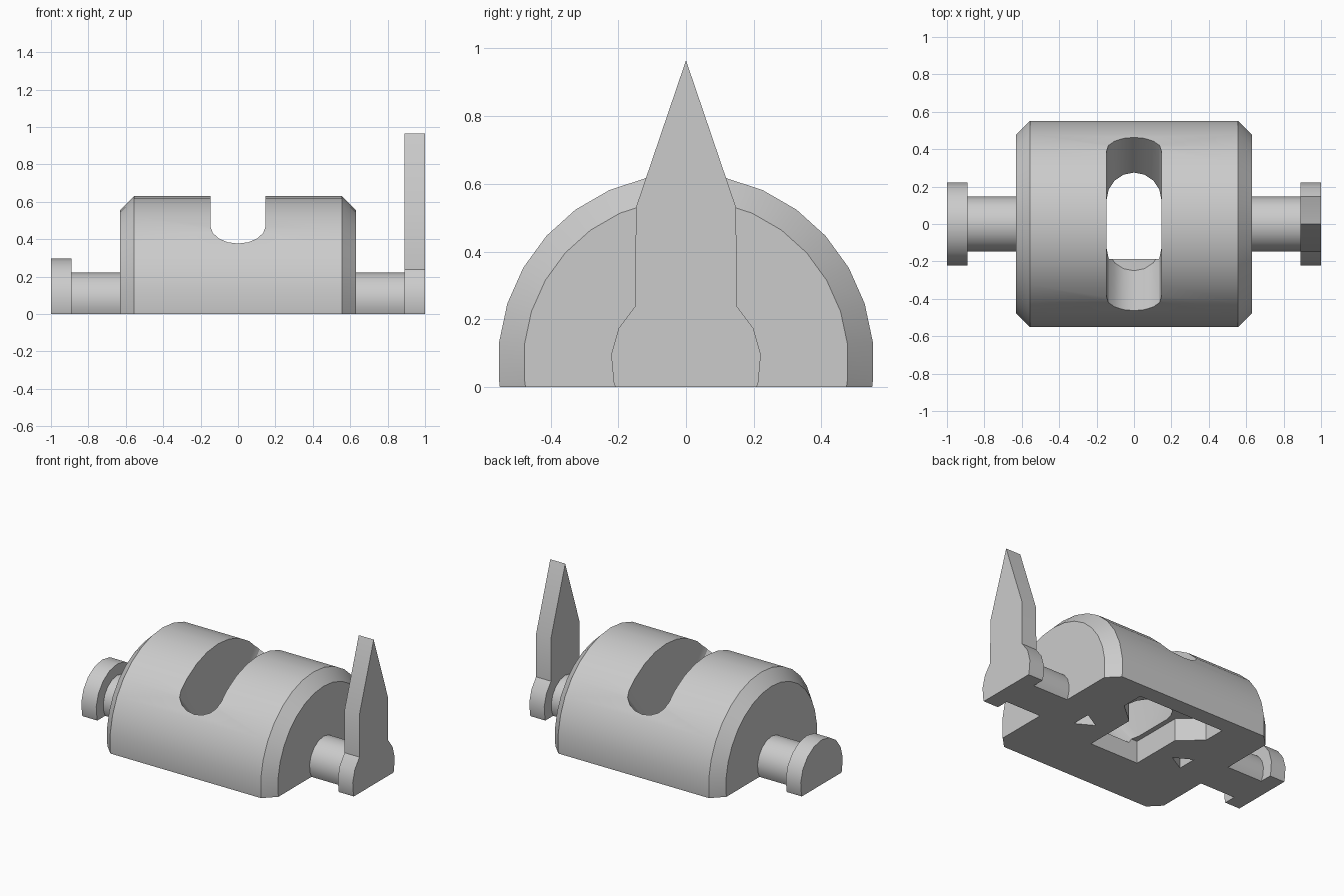
import bpy, bmesh
from math import pi, sin, cos, asin, ceil

cube = bpy.data.objects.get("Cube")
if cube:
    bpy.data.objects.remove(cube)

AXIS_Z = 0.075          # height of the common axle line
SLOT_R = 0.147          # half width of the slot

grey = bpy.data.materials.new("plain_grey")
grey.use_nodes = True
grey.diffuse_color = (0.6, 0.6, 0.6, 1)
grey.node_tree.nodes["Principled BSDF"].inputs["Base Color"].default_value = (0.6, 0.6, 0.6, 1)


def loft(name, rings):
    """Closed solid through rings of matching 3D points."""
    bm = bmesh.new()
    loops = [[bm.verts.new(p) for p in ring] for ring in rings]
    for a, b in zip(loops, loops[1:]):
        for i in range(len(a)):
            j = (i + 1) % len(a)
            bm.faces.new((a[i], a[j], b[j], b[i]))
    bm.faces.new(loops[0])
    bm.faces.new(loops[-1])
    bmesh.ops.recalc_face_normals(bm, faces=bm.faces)
    mesh = bpy.data.meshes.new(name)
    bm.to_mesh(mesh)
    bm.free()
    mesh.materials.append(grey)
    obj = bpy.data.objects.new(name, mesh)
    bpy.context.collection.objects.link(obj)
    return obj


def cut_circle(r, sides):
    """Circle in (y, z) around the axle, cut flat at the ground."""
    low = -asin(AXIS_Z / r)
    step = 2 * pi / sides
    count = ceil((pi / 2 - low) / step) - 1
    angles = [low] + [pi / 2 + k * step for k in range(-count, count + 1)] + [pi - low]
    return [(r * cos(a), max(0, AXIS_Z + r * sin(a))) for a in angles]


def along_x(profile, x):
    return [(x, y, z) for y, z in profile]


def prism_z(name, outline, z0, z1):
    return loft(name, [[(x, y, z) for x, y in outline] for z in (z0, z1)])


def stadium(half_y, z, steps=8):
    """Slot outline with round ends in y."""
    pts = []
    for side in (1, -1):
        for i in range(steps + 1):
            a = pi * i / steps
            pts.append((side * SLOT_R * cos(a), side * (half_y - SLOT_R + SLOT_R * sin(a)), z))
    return pts


def activate(obj):
    bpy.ops.object.select_all(action='DESELECT')
    obj.select_set(True)
    bpy.context.view_layer.objects.active = obj


def carve(target, cutter):
    cutter.hide_render = True
    mod = target.modifiers.new("carve", 'BOOLEAN')
    mod.operation = 'DIFFERENCE'
    mod.solver = 'EXACT'
    mod.object = cutter
    activate(target)
    bpy.ops.object.modifier_apply(modifier=mod.name)
    bpy.data.objects.remove(cutter)


# Half drum with chamfered ends
wide, narrow = cut_circle(0.555, 30), cut_circle(0.48, 30)
drum = loft("drum_body", [along_x(narrow, -0.63), along_x(wide, -0.555),
                          along_x(wide, 0.555), along_x(narrow, 0.63)])

# Flared slot down through the drum
carve(drum, loft("slot_cutter", [stadium(0.25, 0.12), stadium(0.25 + 0.83 * 0.58, 0.70)]))

# T-shaped pocket in the underside
half = [(0.18, -0.186), (0.18, 0.17), (0.32, 0.29), (0.32, 0.44)]
pocket = half + [(-x, y) for x, y in reversed(half)]
carve(drum, prism_z("pocket_cutter", pocket, -0.1, 0.15))

# Triangular alignment holes in the underside
for s in (1, -1):
    tri = [(s * 0.30, 0), (s * 0.415, 0.066), (s * 0.415, -0.066)]
    carve(drum, prism_z("pin_hole_cutter", tri, -0.1, 0.2))

# Axles
parts = [drum]
shaft = cut_circle(SLOT_R, 17)
for label, s in (("left", 1), ("right", -1)):
    parts.append(loft(label + "_axle", [along_x(shaft, s * 0.63), along_x(shaft, s * 0.89)]))

# Plain end disc, and the end disc that rises into a pointer
disc = cut_circle(0.222, 17)
parts.append(loft("right_end_disc", [along_x(disc, -1), along_x(disc, -0.89)]))

sides = [p for p in disc if abs(p[0]) > 0.14]
pointer = ([p for p in sides if p[0] > 0] + [(0.148, 0.53), (0, 0.965), (-0.148, 0.53)]
           + [p for p in sides if p[0] < 0])
parts.append(loft("left_pointer_disc", [along_x(pointer, 0.89), along_x(pointer, 1)]))

for obj in parts:
    activate(obj)
    bpy.ops.object.shade_smooth_by_angle(angle=pi / 7)
